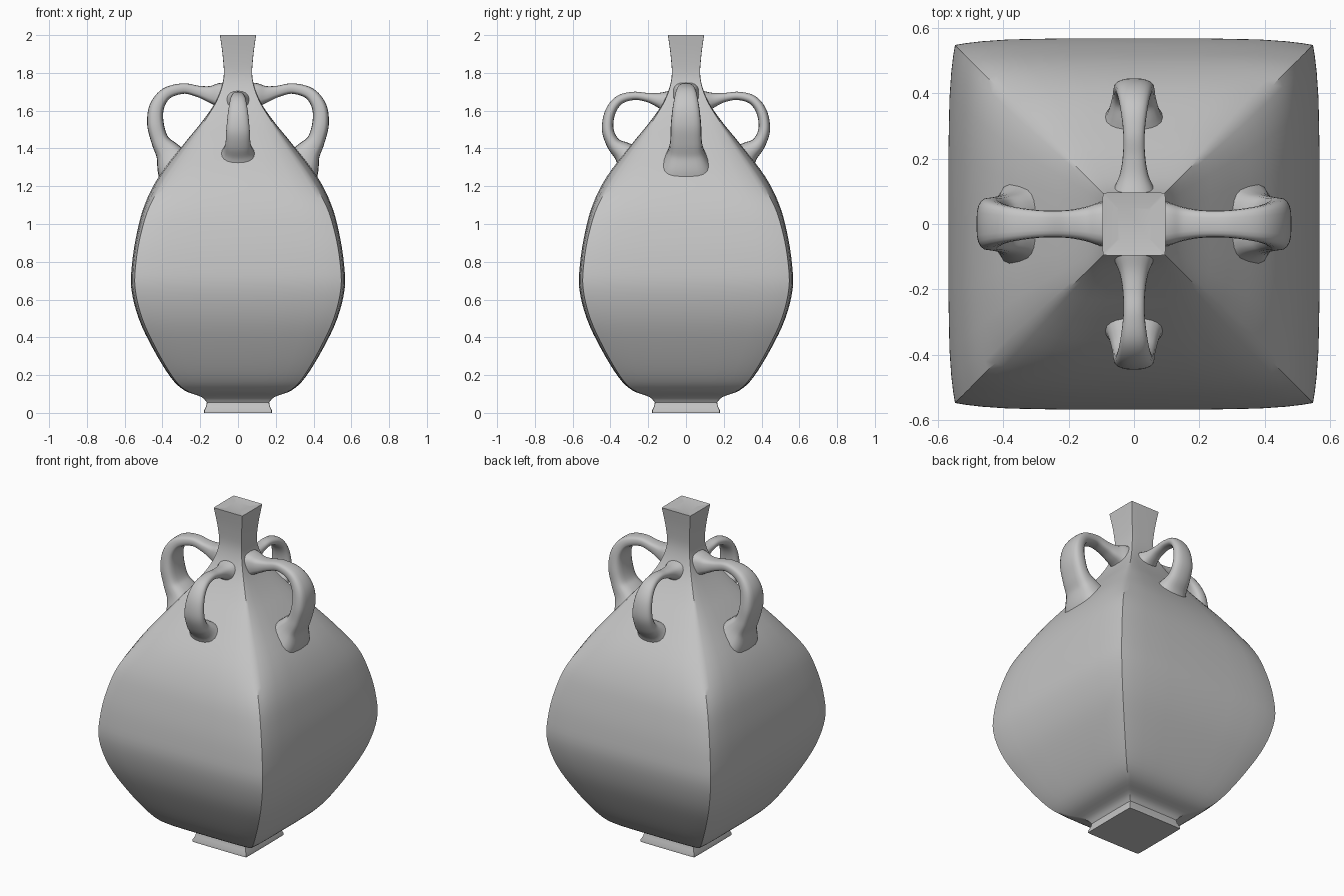
import bpy, bmesh
from math import sin, cos, pi, copysign
from mathutils import Vector

cube = bpy.data.objects.get("Cube")
if cube:
    bpy.data.objects.remove(cube)

clay = bpy.data.materials.new("grey clay")
clay.use_nodes = True
grey = (0.56, 0.56, 0.56, 1)
clay.diffuse_color = grey
clay.node_tree.nodes["Principled BSDF"].inputs["Base Color"].default_value = grey


def smooth_path(points, steps):
    """Catmull-Rom interpolation of control tuples of any length."""
    pts = [Vector(p) for p in points]
    pts = [pts[0]] + pts + [pts[-1]]
    out = []
    for a, b, c, d in zip(pts, pts[1:], pts[2:], pts[3:]):
        for i in range(steps):
            t = i / steps
            out.append(0.5 * (2 * b + (c - a) * t + (2 * a - 5 * b + 4 * c - d) * t * t
                              + (3 * b - a - 3 * c + d) * t ** 3))
    return out + [pts[-1]]


def loft(name, rings, angle):
    """Skin closed rings of equal size and cap both ends."""
    bm = bmesh.new()
    loops = [[bm.verts.new(p) for p in ring] for ring in rings]
    n = len(loops[0])
    for lo, hi in zip(loops, loops[1:]):
        for i in range(n):
            j = (i + 1) % n
            bm.faces.new((lo[i], lo[j], hi[j], hi[i]))
    bm.faces.new(loops[0])
    bm.faces.new(loops[-1])
    bmesh.ops.recalc_face_normals(bm, faces=bm.faces)
    mesh = bpy.data.meshes.new(name)
    bm.to_mesh(mesh)
    bm.free()
    mesh.materials.append(clay)
    obj = bpy.data.objects.new(name, mesh)
    bpy.context.collection.objects.link(obj)
    bpy.ops.object.select_all(action='DESELECT')
    obj.select_set(True)
    bpy.context.view_layer.objects.active = obj
    bpy.ops.object.shade_smooth_by_angle(angle=angle)


def square_ring(z, half, droop):
    """Square outline whose sides bow back towards creased corners."""
    ring = []
    for k in range(4):
        c, s = cos(k * pi / 2), sin(k * pi / 2)
        for t in (-0.94, -0.85, -0.7, -0.4, 0, 0.4, 0.7, 0.85, 0.94, 1):
            x = half * (1 - droop * abs(t) ** 5)
            y = half * (1 - droop) * t
            ring.append((x * c - y * s, x * s + y * c, z))
    return ring


# Body and neck: height, half width, corner droop
profile = [(0.055, 0.165, 0.01), (0.085, 0.195, 0.015), (0.12, 0.285, 0.025),
           (0.19, 0.358, 0.035), (0.34, 0.45, 0.036), (0.5, 0.526, 0.036),
           (0.66, 0.565, 0.036), (0.8, 0.56, 0.036), (0.95, 0.536, 0.042),
           (1.1, 0.495, 0.06), (1.25, 0.42, 0.105), (1.42, 0.29, 0.105),
           (1.55, 0.184, 0.06), (1.66, 0.112, 0.03), (1.77, 0.077, 0.02),
           (1.88, 0.08, 0.01), (2.0, 0.096, 0.01)]
foot = [(0, 0.18, 0.01), (0.012, 0.18, 0.01), (0.035, 0.169, 0.01)]
dish = [(1.993, 0.05, 0.01)]
rings = [square_ring(*p) for p in foot + smooth_path(profile, 4) + dish]
loft("vase_body", rings, 0.65)


def handle(name, controls, direction, boxiness):
    """Sweep a rounded section along (outward, height, thickness, half width)."""
    path = smooth_path(controls, 6)
    out = Vector(direction)
    up = Vector((0, 0, 1))
    side = out.cross(up)
    rings = []
    for i, p in enumerate(path):
        a, b = path[max(i - 1, 0)], path[min(i + 1, len(path) - 1)]
        tangent = (out * (b[0] - a[0]) + up * (b[1] - a[1])).normalized()
        normal = side.cross(tangent)
        ring = []
        for k in range(20):
            c, s = cos(k * pi / 10), sin(k * pi / 10)
            c = copysign(abs(c) ** boxiness, c)
            s = copysign(abs(s) ** boxiness, s)
            ring.append(out * p[0] + up * p[1] + normal * (c * p[2] / 2) + side * (s * p[3]))
        rings.append(ring)
    loft(name, rings, 0.75)


# Wide side handles and slimmer front and back handles, flared into the body
wide = [(0.05, 1.665, 0.19, 0.08), (0.1, 1.682, 0.135, 0.068), (0.15, 1.688, 0.088, 0.052),
        (0.21, 1.702, 0.06, 0.042), (0.29, 1.717, 0.055, 0.042), (0.38, 1.69, 0.064, 0.055),
        (0.43, 1.62, 0.078, 0.07), (0.437, 1.53, 0.088, 0.08), (0.412, 1.44, 0.095, 0.084),
        (0.37, 1.377, 0.14, 0.098), (0.33, 1.31, 0.215, 0.137), (0.275, 1.235, 0.28, 0.2)]
slim = [(0.05, 1.635, 0.17, 0.08), (0.1, 1.647, 0.12, 0.065), (0.15, 1.658, 0.074, 0.044),
        (0.21, 1.671, 0.047, 0.034), (0.28, 1.678, 0.044, 0.033), (0.355, 1.655, 0.05, 0.042),
        (0.402, 1.59, 0.056, 0.053), (0.414, 1.5, 0.062, 0.062), (0.384, 1.425, 0.075, 0.067),
        (0.33, 1.378, 0.12, 0.085), (0.275, 1.325, 0.19, 0.13), (0.22, 1.265, 0.24, 0.18)]
for s, wide_name, slim_name in ((1, "left_handle", "back_handle"),
                                (-1, "right_handle", "front_handle")):
    handle(wide_name, wide, (s, 0, 0), 0.65)
    handle(slim_name, slim, (0, s, 0), 0.85)
